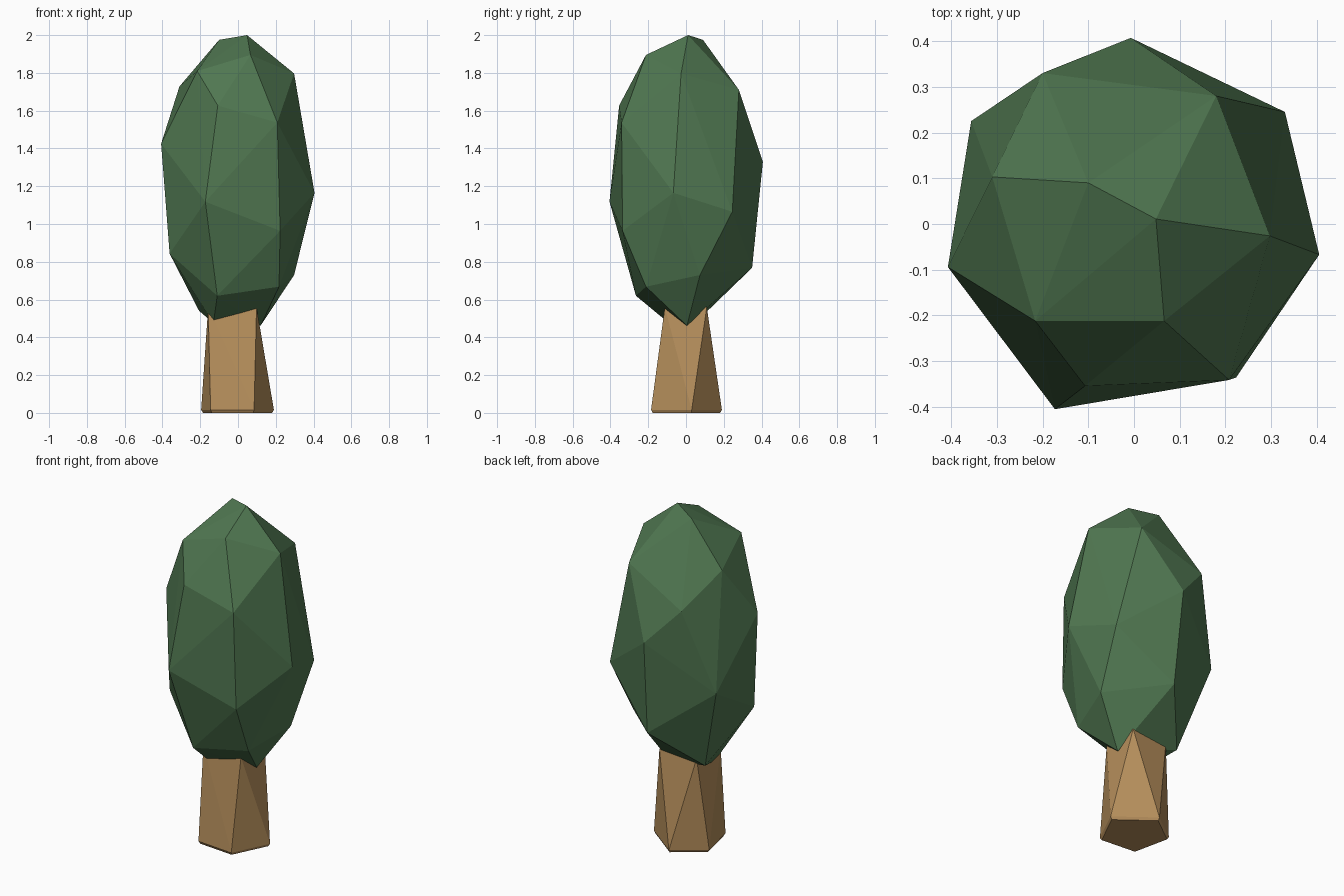
import bpy, bmesh

if "Cube" in bpy.data.objects:
    bpy.data.objects.remove(bpy.data.objects["Cube"])


def material(name, color):
    m = bpy.data.materials.new(name)
    m.diffuse_color = (*color, 1)
    m.use_nodes = True
    m.node_tree.nodes["Principled BSDF"].inputs["Base Color"].default_value = m.diffuse_color
    return m


def faceted_hull(name, points, mat):
    """Flat-faced solid wrapped around a handful of corner points."""
    bm = bmesh.new()
    for p in points:
        bm.verts.new(p)
    res = bmesh.ops.convex_hull(bm, input=bm.verts[:])
    loose = {g for g in res["geom_interior"] + res["geom_unused"]
             if isinstance(g, bmesh.types.BMVert)}
    bmesh.ops.delete(bm, geom=list(loose), context='VERTS')
    bmesh.ops.recalc_face_normals(bm, faces=bm.faces[:])
    me = bpy.data.meshes.new(name)
    bm.to_mesh(me)
    bm.free()
    me.materials.append(mat)
    ob = bpy.data.objects.new(name, me)
    bpy.context.collection.objects.link(ob)
    return ob


green = material("leaf green", (0.08, 0.185, 0.082))
brown = material("bark brown", (0.46, 0.27, 0.105))

# Foliage: irregular faceted egg, corners from crown to underside
crown = [(.048, .011, 2.0), (-.10, .09, 1.975), (.066, -.212, 1.895),
         (-.216, -.212, 1.81), (.297, -.026, 1.797), (-.31, .103, 1.728),
         (.18, .28, 1.71)]
middle = [(-.107, -.354, 1.627), (.208, -.341, 1.537), (-.20, .33, 1.54),
          (-.407, -.094, 1.425), (-.007, .407, 1.33), (.405, -.067, 1.165),
          (-.173, -.405, 1.118), (.33, .245, 1.065), (-.356, .225, 1.05),
          (.223, -.336, .964)]
underside = [(-.362, -.125, .843), (.01, .35, .768), (.297, .074, .73),
             (.217, -.212, .668), (-.11, -.265, .62), (-.206, .114, .54),
             (-.13, -.09, .475), (.12, .005, .462)]
faceted_hull("foliage", crown + middle + underside, green)

# Trunk: five-sided foot with a thin bevel, tapering to a four-cornered top
foot = [(.19, .03), (-.02, .19), (-.195, .06), (-.145, -.165), (.085, -.185)]
top = [(.098, -.112), (.098, .11), (-.14, .10), (-.158, -.10)]
trunk = [(x, y, .016) for x, y in foot]
trunk += [(x * .95, y * .95, 0) for x, y in foot]
trunk += [(x, y, .56) for x, y in top]
faceted_hull("trunk", trunk, brown)
